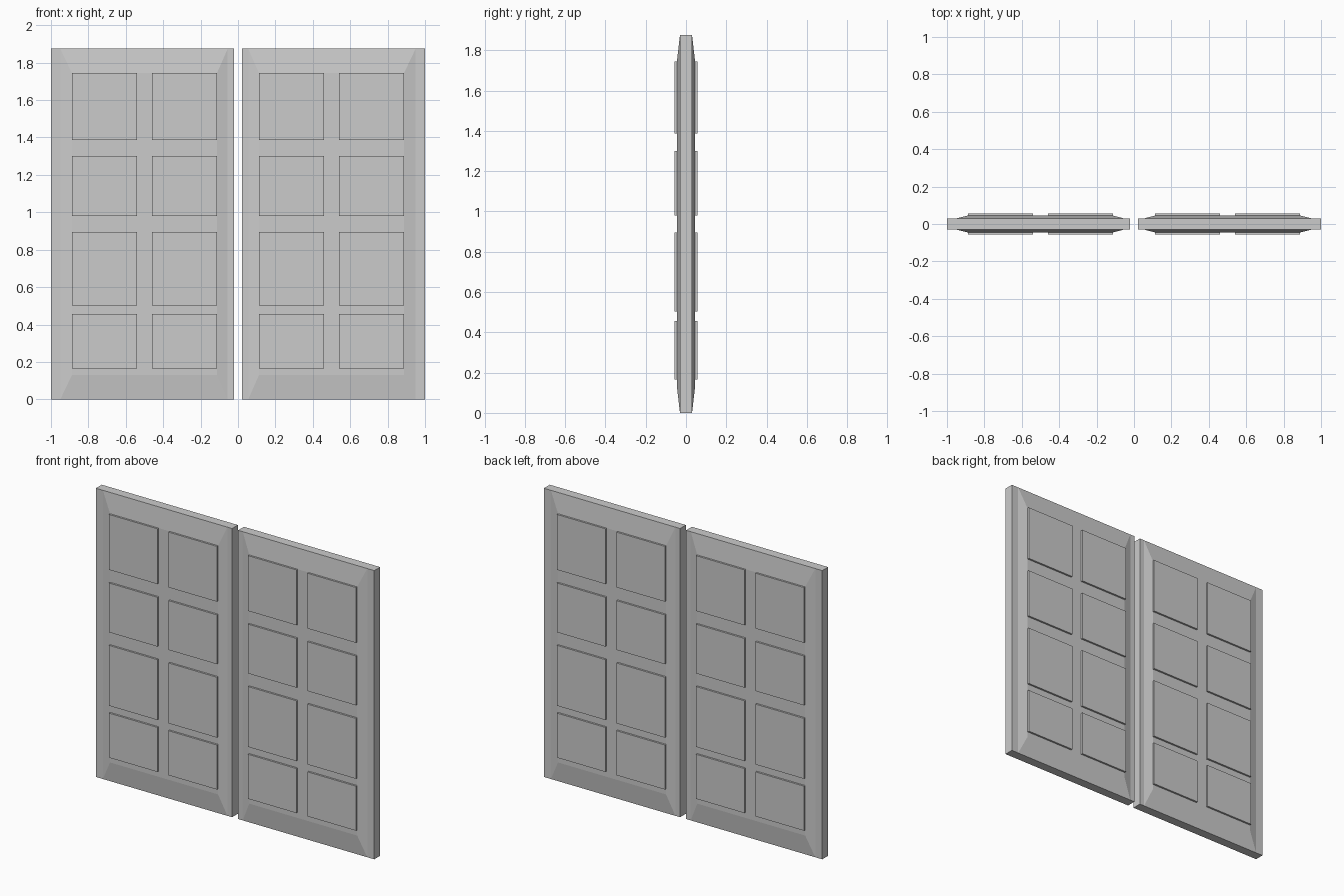
import bpy, bmesh
from mathutils import Matrix, Vector

if "Cube" in bpy.data.objects:
    bpy.data.objects.remove(bpy.data.objects["Cube"])

H = 1.875                      # door height
X_IN, X_OUT = 0.022, 1.0       # inner and outer door edges
EDGE_Y, FIELD_Y, PANEL_Y = 0.03, 0.045, 0.057
COLUMNS = [(0.112, 0.46), (0.54, 0.888)]
ROWS = [(0.166, 0.455), (0.503, 0.895), (0.98, 1.30), (1.386, 1.745)]


def add_box(bm, x0, x1, y, z0, z1):
    m = (Matrix.Translation(((x0 + x1) / 2, 0, (z0 + z1) / 2))
         @ Matrix.Diagonal((x1 - x0, 2 * y, z1 - z0, 1)))
    bmesh.ops.create_cube(bm, size=1, matrix=m)


def finish(bm, name, side):
    if side < 0:
        bmesh.ops.scale(bm, vec=(-1, 1, 1), verts=bm.verts)
    bmesh.ops.recalc_face_normals(bm, faces=bm.faces)
    mesh = bpy.data.meshes.new(name)
    bm.to_mesh(mesh)
    bm.free()
    bpy.context.collection.objects.link(bpy.data.objects.new(name, mesh))


def door_leaf(name, side):
    bm = bmesh.new()
    add_box(bm, X_IN, X_OUT, EDGE_Y, 0, H)
    # Narrow flat strips along both vertical edges
    for x in (0.055, 0.95):
        bmesh.ops.bisect_plane(bm, geom=bm.verts[:] + bm.edges[:] + bm.faces[:],
                               plane_co=Vector((x, 0, 0)), plane_no=Vector((1, 0, 0)))
    # Raised centre field with sloping borders, front and back
    bm.normal_update()
    field = [f for f in bm.faces if abs(f.normal.y) > 0.9
             and 0.3 < f.calc_center_median().x < 0.7]
    bmesh.ops.inset_individual(bm, faces=field, thickness=0.05)
    for f in field:
        for v in f.verts:
            v.co.x = 0.112 if v.co.x < 0.5 else 0.888
            v.co.z = 0.13 if v.co.z < H / 2 else H - 0.13
            v.co.y = FIELD_Y if v.co.y > 0 else -FIELD_Y
    finish(bm, name, side)


def door_panels(name, side):
    # Eight raised panels showing on both faces
    bm = bmesh.new()
    for x0, x1 in COLUMNS:
        for z0, z1 in ROWS:
            add_box(bm, x0, x1, PANEL_Y, z0, z1)
    finish(bm, name, side)


for label, side in (("left", -1), ("right", 1)):
    door_leaf(label + "_door_leaf", side)
    door_panels(label + "_door_panels", side)
